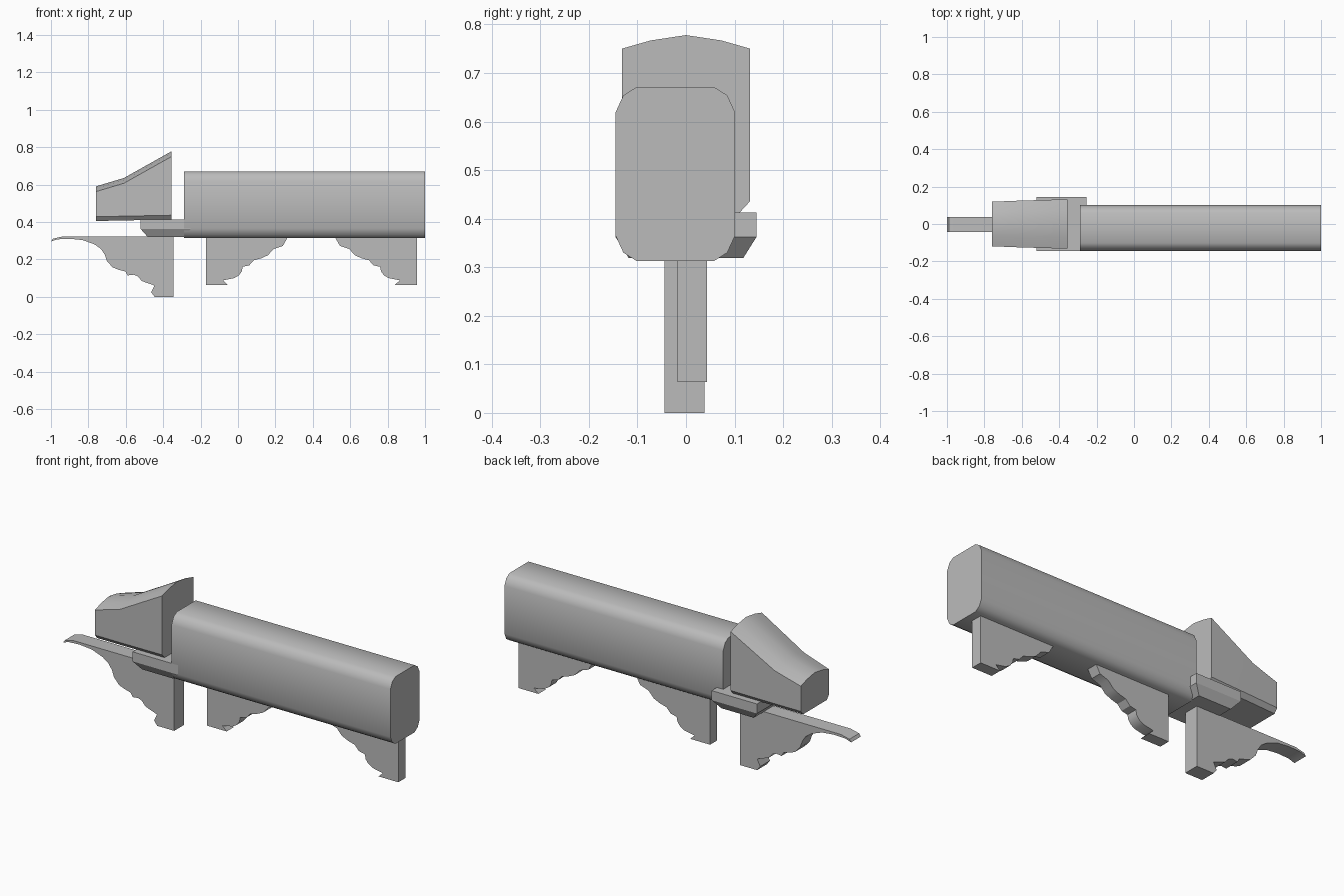
import bpy
import bmesh
from math import radians

cube = bpy.data.objects.get("Cube")
if cube:
    bpy.data.objects.remove(cube, do_unlink=True)

grey = bpy.data.materials.new("plain grey")
grey.use_nodes = True
grey.diffuse_color = (0.5, 0.5, 0.5, 1)
grey.node_tree.nodes["Principled BSDF"].inputs["Base Color"].default_value = grey.diffuse_color


def loft(name, rings, smooth=40):
    """Skin matching rings of points and cap both ends."""
    bm = bmesh.new()
    loops = [[bm.verts.new(p) for p in ring] for ring in rings]
    for a, b in zip(loops, loops[1:]):
        for i in range(len(a)):
            j = (i + 1) % len(a)
            bm.faces.new((a[i], a[j], b[j], b[i]))
    bm.faces.new(loops[0])
    bm.faces.new(loops[-1])
    bmesh.ops.recalc_face_normals(bm, faces=bm.faces)
    mesh = bpy.data.meshes.new(name)
    bm.to_mesh(mesh)
    bm.free()
    mesh.materials.append(grey)
    ob = bpy.data.objects.new(name, mesh)
    bpy.context.collection.objects.link(ob)
    bpy.ops.object.select_all(action='DESELECT')
    ob.select_set(True)
    bpy.context.view_layer.objects.active = ob
    bpy.ops.object.shade_smooth_by_angle(angle=radians(smooth))
    return ob


def bracket(name, profile, y0, y1):
    return loft(name, [[(x, y, z) for x, z in profile] for y in (y0, y1)], 30)


# Long beam with rounded corners: quarter corner mirrored around its centre
corner = [(0.123, 0.127), (0.107, 0.162), (0.08, 0.179)]
quarter = corner + [(-y, z) for y, z in reversed(corner)]
section = quarter + [(-y, -z) for y, z in quarter]
loft("beam", [[(x, y - 0.022, z + 0.492) for y, z in section] for x in (-0.29, 1)])


# Head block: crowned top, chamfered lower edges, tapering to the left
def head_ring(x, half, crown, bottom):
    side = [(1, crown - 0.028), (1, bottom + 0.023), (0.84, bottom)]
    pts = [(0, crown), (0.55, crown - 0.011)] + side
    pts += [(-u, z) for u, z in reversed(pts[1:])]
    return [(x, u * half, z) for u, z in pts]


loft("head", [head_ring(-0.76, 0.119, 0.59, 0.405),
              head_ring(-0.61, 0.125, 0.635, 0.408),
              head_ring(-0.355, 0.132, 0.778, 0.413)], 35)


# Collar plate with chamfered underside
def plate_ring(z, inset_x, inset_y):
    x0, x1, y = -0.52 + inset_x, -0.253 - inset_x, 0.145 - inset_y
    return [(x0, -y, z), (x1, -y, z), (x1, y, z), (x0, y, z)]


loft("collar", [plate_ring(0.413, 0, 0), plate_ring(0.362, 0, 0),
                plate_ring(0.319, 0.038, 0.027)], 20)

# Large scrolled bracket under the head
bracket("head_bracket", [
    (-0.345, 0.322), (-0.345, 0), (-0.446, 0), (-0.464, 0.024), (-0.446, 0.06),
    (-0.49, 0.075), (-0.515, 0.085), (-0.537, 0.11), (-0.56, 0.118), (-0.59, 0.114),
    (-0.602, 0.135), (-0.64, 0.145), (-0.67, 0.157), (-0.70, 0.19), (-0.712, 0.225),
    (-0.732, 0.255), (-0.767, 0.28), (-0.83, 0.303), (-0.9, 0.31), (-0.965, 0.307),
    (-1, 0.296), (-0.99, 0.31), (-0.94, 0.322)], -0.044, 0.038)

# Mirrored pair of scrolled brackets under the beam
scroll = [
    (-0.172, 0.325), (-0.172, 0.064), (-0.055, 0.064), (-0.08, 0.088), (-0.02, 0.1),
    (0.005, 0.115), (0.02, 0.135), (0.025, 0.16), (0.06, 0.168), (0.085, 0.195),
    (0.125, 0.206), (0.16, 0.222), (0.19, 0.255), (0.24, 0.272), (0.27, 0.325)]
bracket("inner_bracket", scroll, -0.017, 0.043)
bracket("outer_bracket", [(0.785 - x, z) for x, z in scroll], -0.017, 0.043)
